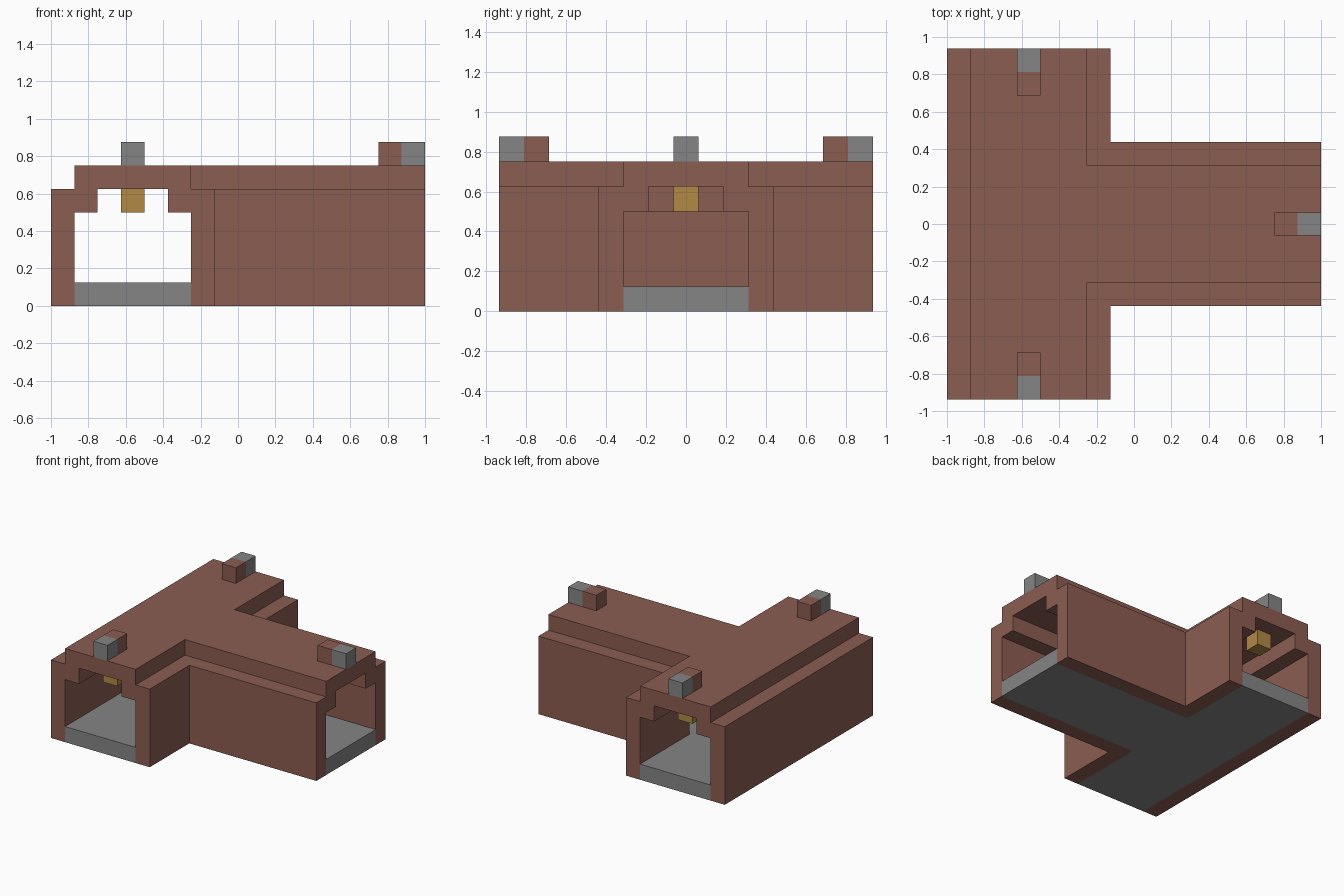
import bpy, bmesh

cube = bpy.data.objects.get("Cube")
if cube:
    bpy.data.objects.remove(cube, do_unlink=True)

U = 0.125          # one building block
END_Y = 7.5 * U    # ends of the main passage
AXIS_X = -4.5 * U  # centre line of the main passage


def material(name, rgb):
    m = bpy.data.materials.new(name)
    m.use_nodes = True
    m.diffuse_color = (*rgb, 1)
    m.node_tree.nodes["Principled BSDF"].inputs["Base Color"].default_value = (*rgb, 1)
    return m


brick = material("brick_brown", (0.26, 0.11, 0.085))
stone = material("stone_grey", (0.235, 0.235, 0.235))
glow = material("lamp_yellow", (0.44, 0.25, 0.06))


def finish(name, bm, mat):
    bmesh.ops.recalc_face_normals(bm, faces=bm.faces)
    mesh = bpy.data.meshes.new(name)
    bm.to_mesh(mesh)
    bm.free()
    mesh.materials.append(mat)
    obj = bpy.data.objects.new(name, mesh)
    bpy.context.collection.objects.link(obj)
    return obj


def loft(name, rings, mat):
    """Join matching closed rings and cap both ends."""
    bm = bmesh.new()
    loops = [[bm.verts.new(p) for p in ring] for ring in rings]
    for a, b in zip(loops, loops[1:]):
        for i in range(len(a)):
            j = (i + 1) % len(a)
            bm.faces.new((a[i], a[j], b[j], b[i]))
    bm.faces.new(loops[0])
    bm.faces.new(loops[-1])
    return finish(name, bm, mat)


def tee_slab(name, z0, z1, mat):
    """T-shaped slab as wide as the passage between the walls."""
    h = 2.5 * U
    l, r = AXIS_X - h, AXIS_X + h
    outline = [(l, -END_Y), (r, -END_Y), (r, -h), (1, -h),
               (1, h), (r, h), (r, END_Y), (l, END_Y)]
    return loft(name, [[(x, y, z) for x, y in outline] for z in (z0, z1)], mat)


def block(name, x, y, z, mat):
    """Single cube, placed by its centre."""
    bm = bmesh.new()
    bmesh.ops.create_cube(bm, size=U)
    bmesh.ops.translate(bm, verts=bm.verts, vec=(x, y, z))
    return finish(name, bm, mat)


# Wall section: depth inward and height, with a ledge under the roof
section = [(0, 0), (0, 5 * U), (2 * U, 5 * U), (2 * U, 4 * U), (U, 4 * U), (U, 0)]


def wall(name, path):
    """Sweep the section along stations (x, y, inward x, inward y)."""
    loft(name, [[(x + d * ix, y + d * iy, z) for d, z in section]
                for x, y, ix, iy in path], brick)


wall("long_wall", [(-1, -END_Y, 1, 0), (-1, END_Y, 1, 0)])
for side, s in (("front", -1), ("back", 1)):
    corner_y = s * 3.5 * U
    wall(side + "_corner_wall", [(1, corner_y, 0, -s), (-U, corner_y, -1, -s),
                                 (-U, s * END_Y, -1, 0)])

# Floor and roof
tee_slab("floor", 0, U, stone)
tee_slab("roof", 5 * U, 6 * U, brick)

# Roof markers: a stone block at each mouth with a brick block behind it
for side, x, y, dx, dy in (("front", AXIS_X, -END_Y, 0, 1),
                           ("back", AXIS_X, END_Y, 0, -1),
                           ("branch", 1, 0, -1, 0)):
    for part, step, mat in (("marker", 0.5, stone), ("marker_backing", 1.5, brick)):
        block(f"{side}_{part}", x + dx * step * U, y + dy * step * U, 6.5 * U, mat)

# Ceiling lamps: near both main mouths and at the junction
for side, y in (("front", -6 * U), ("junction", 0), ("back", 6 * U)):
    block(side + "_lamp", AXIS_X, y, 4.5 * U, glow)
